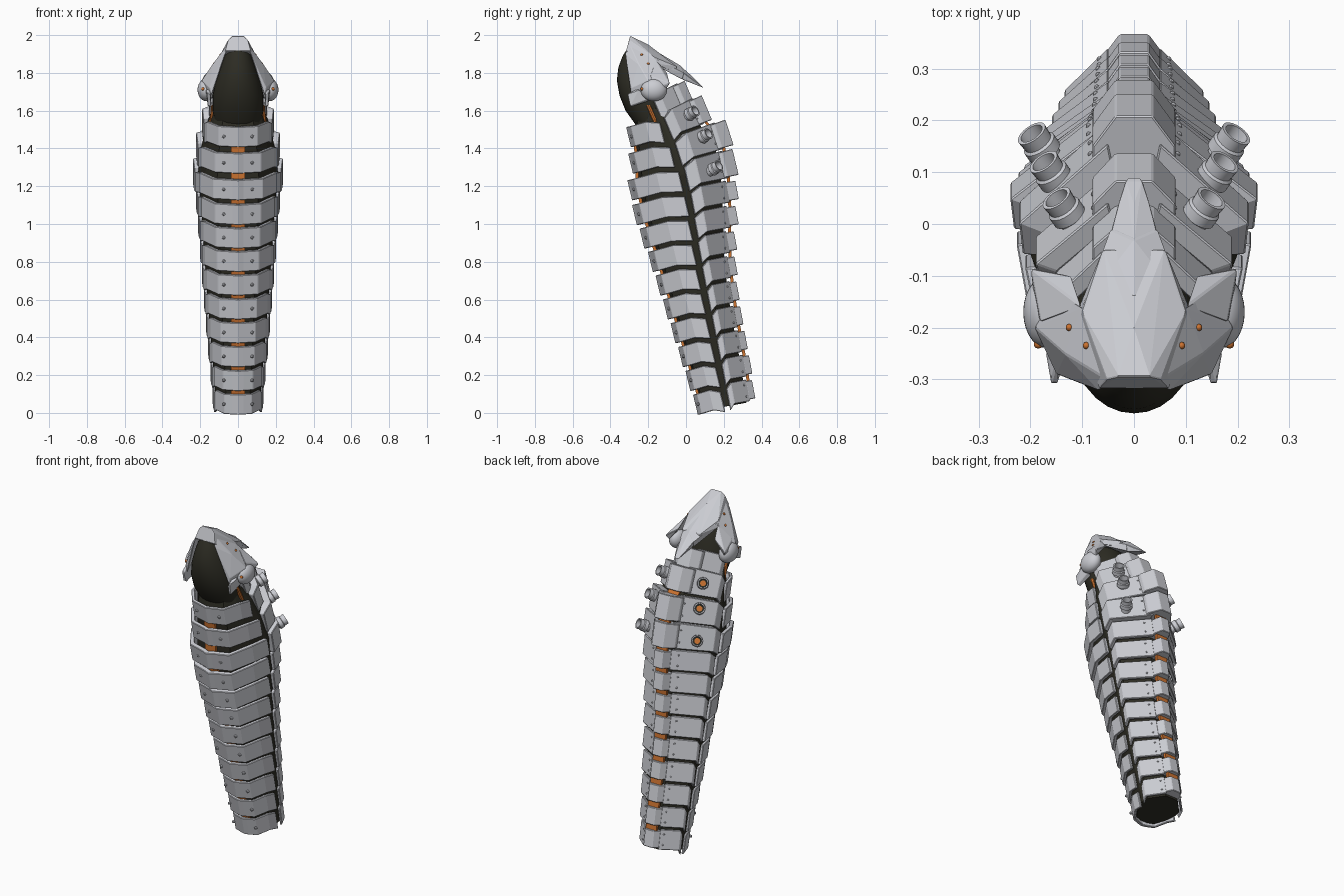
import bpy, bmesh, math
from mathutils import Vector

cube = bpy.data.objects.get("Cube")
if cube:
    bpy.data.objects.remove(cube, do_unlink=True)


def material(name, rgb):
    m = bpy.data.materials.new(name)
    m.use_nodes = True
    m.diffuse_color = (*rgb, 1)
    b = m.node_tree.nodes["Principled BSDF"]
    b.inputs["Base Color"].default_value = (*rgb, 1)
    b.inputs["Roughness"].default_value = 0.6
    return m


GREY = material("armour grey", (0.6, 0.61, 0.65))
DARK = material("dark rubber", (0.026, 0.025, 0.017))
ORANGE = material("orange joint", (0.6, 0.17, 0.03))


def finish(bm, name, mats, smooth=False, bevel=0.0):
    bmesh.ops.recalc_face_normals(bm, faces=bm.faces)
    me = bpy.data.meshes.new(name)
    bm.to_mesh(me)
    bm.free()
    ob = bpy.data.objects.new(name, me)
    bpy.context.collection.objects.link(ob)
    for m in mats:
        me.materials.append(m)
    if bevel:
        mod = ob.modifiers.new("edge", "BEVEL")
        mod.width, mod.segments = bevel, 1
    if smooth:
        bpy.ops.object.select_all(action="DESELECT")
        ob.select_set(True)
        bpy.context.view_layer.objects.active = ob
        bpy.ops.object.shade_smooth_by_angle(angle=math.radians(35))
    return ob


def hull(name, pts, sides=(1,)):
    """Faceted solid around points; sides=(1, -1) gives a mirrored pair."""
    bm = bmesh.new()
    for s in sides:
        vs = [bm.verts.new((p[0] * s, p[1], p[2])) for p in pts]
        out = bmesh.ops.convex_hull(bm, input=vs)
        inner = {v for v in out["geom_interior"] if isinstance(v, bmesh.types.BMVert)}
        bmesh.ops.delete(bm, geom=list(inner), context="VERTS")
    bmesh.ops.dissolve_limit(bm, angle_limit=0.03, verts=bm.verts, edges=bm.edges)
    return finish(bm, name, [GREY], bevel=0.003)


def both(pts):
    return pts + [(-x, y, z) for x, y, z in pts]


def lerp(table, t):
    for (a, u), (b, v) in zip(table, table[1:]):
        if a <= t <= b:
            return u + (v - u) * (t - a) / (b - a)
    return table[0][1] if t < table[0][0] else table[-1][1]


# Body layout: side seam line, widths, front and back reach per ring
SEAM = [(0.1, 0.2), (0.4, 0.14), (0.8, 0.06), (1.2, 0), (1.4, -0.07), (1.52, -0.12), (1.62, -0.18)]
WIDTH = [(0.05, 0.13), (0.5, 0.172), (0.8, 0.197), (1.1, 0.22), (1.27, 0.24), (1.4, 0.22), (1.52, 0.19), (1.62, 0.15)]
FRONT = [-0.28, -0.31, -0.3, -0.305, -0.28, -0.24, -0.195, -0.155, -0.115, -0.075, -0.035, 0.005, 0.045]
BACK = [0.02, 0.11, 0.23, 0.262, 0.27, 0.27, 0.262, 0.265, 0.275, 0.295, 0.318, 0.342, 0.358]
TILT = [0.43, 0.42, 0.32, 0.24] + [0.19] * 9
BELLY_TILT = 0.24
BELLY_HEIGHT = 0.11


class Ring:
    def __init__(self, i):
        self.z = 1.52 - 0.1295 * (i - 1) if i else 1.61
        self.y = lerp(SEAM, self.z)
        self.w = w = lerp(WIDTH, self.z)
        self.df = df = (self.y - FRONT[i]) / 0.98
        self.tilt = TILT[i]
        self.db = db = (BACK[i] - self.y) / math.cos(math.atan(self.tilt))
        # Shoulder rings are taller, fan outwards and have thicker plates
        shoulder = i < 4
        self.fan = 0.2 if shoulder else 0.03
        self.height = 0.128 if shoulder else 0.114
        self.spine_height = 0.118 if shoulder else 0.096
        self.inner = 0.78 if shoulder else 0.9
        # Half outlines as (x, depth, drop)
        self.belly = [(0.028, -0.96 * df, 0.016), (0.55 * w, -0.87 * df, 0.016),
                      (0.86 * w, -0.45 * df, 0.012), (0.95 * w, -0.014, 0.036)]
        self.side = [(0.97 * w, 0.02, 0.03), (w, 0.3 * db, 0), (0.05, 0.82 * db, 0)]

    def at(self, x, b, up, tilt):
        a = math.atan(tilt)
        if b > 0:
            up *= 1 + self.fan * b / self.db
        return (x, self.y + b * math.cos(a) - up * math.sin(a),
                self.z + b * math.sin(a) + up * math.cos(a))


rings = [Ring(i) for i in range(13)]


def plate(name, ring, line, tilt, height, inner):
    """Thick bent band along a line of (x, depth, drop) points."""
    bm = bmesh.new()
    rows = []
    for x, b, drop in line:
        rows.append([bm.verts.new(ring.at(x * k, b * k, u * height / 2 - drop, tilt))
                     for k, u in ((1, -1), (1, 1), (inner, 1), (inner, -1))])
    for p, q in zip(rows, rows[1:]):
        for j in range(4):
            bm.faces.new((p[j], p[(j + 1) % 4], q[(j + 1) % 4], q[j]))
    bm.faces.new(rows[0])
    bm.faces.new(rows[-1][::-1])
    return finish(bm, name, [GREY], bevel=0.003)


def ball(bm, pos, radius, detail=1):
    res = bmesh.ops.create_icosphere(bm, subdivisions=detail, radius=radius)
    bmesh.ops.translate(bm, verts=res["verts"], vec=pos)


bolts = bmesh.new()
for i, r in enumerate(rings):
    t = r.tilt
    # Belly plates, one per ring below the neck
    if i:
        line = [(-x, b, d) for x, b, d in r.belly[::-1]] + [(0, -r.df, 0.016)] + r.belly
        plate(f"belly_plate_{i}", r, line, BELLY_TILT, BELLY_HEIGHT, 0.9)
        for s in (1, -1):
            ball(bolts, r.at(s * 0.075, -0.91 * r.df, -0.016, BELLY_TILT), 0.01)
    # Back side plates with rivets along the spine
    for s, label in ((1, "left"), (-1, "right")):
        plate(f"back_plate_{label}_{i}", r, [(s * x, b, d) for x, b, d in r.side], t, r.height, r.inner)
        (xa, ba, _), (xb, bb, _) = r.side[1:]
        for u in (-0.03, 0.03):
            ball(bolts, r.at(s * (xb + 0.2 * (xa - xb)), bb + 0.2 * (ba - bb), u, t), 0.006)
    # Spine blocks, broader near the shoulders
    base, top = (0.08, 0.036) if i < 4 else (0.052, 0.028)
    hull(f"spine_block_{i}", both([r.at(x, b * r.db, u * r.spine_height / 2, t)
         for x, b in ((base, 0.66), (base, 0.8), (top, 1)) for u in (-1, 1)]))
finish(bolts, "plate_bolts", [GREY])


def loft(name, loops, mat, smooth=False):
    bm = bmesh.new()
    vs = [[bm.verts.new(p) for p in loop] for loop in loops]
    n = len(vs[0])
    for a, b in zip(vs, vs[1:]):
        for j in range(n):
            bm.faces.new((a[j], a[(j + 1) % n], b[(j + 1) % n], b[j]))
    bm.faces.new(vs[0])
    bm.faces.new(vs[-1])
    return finish(bm, name, [mat], smooth)


# Dark inner body, following the plate outlines a little further in
def core_loop(r, up):
    half = [(x * 0.85, b * 0.85) for x, b, _ in r.belly[:3] + r.side[1:]]
    half.insert(3, (0.89 * r.w, 0))
    return [r.at(x, b, up, 0.19) for x, b in half + [(-x, b) for x, b in half[::-1]]]


loft("inner_body", [core_loop(r, 0) for r in rings] + [core_loop(rings[-1], -0.062)], DARK)

# Orange joint strips, showing only between belly plates and spine blocks
for name, reach, order in (("belly_joint", lambda r: -0.85 * r.df, rings[1:]),
                           ("spine_joint", lambda r: 0.83 * r.db, rings)):
    loft(name, [[r.at(x, reach(r) + d, 0, 0.19)
                 for x, d in ((-0.036, -0.004), (0.036, -0.004), (0.036, 0.012), (-0.036, 0.012))]
                for r in order], ORANGE)

# Shoulder tubes: lathed nozzle, dark inside with an orange core
PROFILE = [(0.026, -0.12), (0.026, -0.055), (0.034, -0.05), (0.034, -0.028), (0.029, -0.024),
           (0.031, 0), (0.024, 0), (0.023, -0.03), (0.016, -0.03), (0.001, -0.03)]
for n, tip in enumerate([(0.15, 0.05, 1.6), (0.175, 0.12, 1.48), (0.198, 0.175, 1.31)]):
    for s, label in ((1, "left"), (-1, "right")):
        axis = Vector((0.5 * s, 0.7, 0.45)).normalized()
        rot = axis.to_track_quat("Z", "Y")
        pos = Vector((tip[0] * s, tip[1], tip[2]))
        loops = [[pos + rot @ Vector((rad * math.cos(math.tau * k / 20), rad * math.sin(math.tau * k / 20), h))
                  for k in range(20)] for rad, h in PROFILE]
        tube = loft(f"shoulder_tube_{label}_{n}", loops, GREY, True)
        tube.data.materials.append(DARK)
        tube.data.materials.append(ORANGE)
        for f in tube.data.polygons:
            d = f.center - pos
            along = d.dot(axis)
            if abs(along + 0.03) < 0.001:
                radius = (d - axis * along).length
                f.material_index = 2 if radius < 0.012 else 1 if radius < 0.022 else 0

# Head: dark face shell tapering upwards, as (z, front, back, half width)
face = []
for z, yf, yb, w in ((1.53, -0.27, -0.1, 0.12), (1.6, -0.32, -0.09, 0.135), (1.68, -0.352, -0.1, 0.135),
                     (1.76, -0.366, -0.12, 0.118), (1.83, -0.358, -0.14, 0.095), (1.89, -0.335, -0.2, 0.07),
                     (1.93, -0.31, -0.25, 0.045)):
    mid = yf + 0.55 * (yb - yf)
    face.append([(w * math.cos(a), mid + math.sin(a) * ((yb - mid) if a < math.pi else (mid - yf)), z)
                 for a in (math.tau * k / 28 for k in range(28))])
loft("face_shell", face, DARK, True)

# Orange neck rods
for s, label in ((1, "left"), (-1, "right")):
    loft(f"neck_rod_{label}", [[(s * x + 0.013 * math.cos(k * math.tau / 8), y + 0.013 * math.sin(k * math.tau / 8), z)
                                for k in range(8)]
                               for x, y, z in ((0.138, -0.16, 1.54), (0.128, -0.2, 1.63))], ORANGE)

# Helmet crown and swept-back crest
crown = hull("helmet_crown", both([(0.03, -0.295, 1.996), (0.052, -0.3, 1.975), (0.068, -0.318, 1.915),
                                   (0.1, -0.17, 1.885), (0.11, -0.17, 1.85), (0.06, -0.05, 1.835),
                                   (0.055, -0.05, 1.8), (0, -0.2, 1.95)]))
hull("crest_root", both([(0, -0.14, 1.905), (0.1, -0.16, 1.875), (0.09, -0.14, 1.83),
                         (0, -0.03, 1.84), (0.045, -0.01, 1.8), (0.04, -0.02, 1.765)]))
hull("crest_tip", both([(0, -0.04, 1.846), (0.046, -0.02, 1.805), (0.03, 0.04, 1.76), (0.016, 0.085, 1.73),
                        (0.012, 0.09, 1.722), (0.035, -0.02, 1.765), (0, 0.04, 1.775)]))

# Helmet side plates, rear flaps and jaw plates
cheek = hull("helmet_side", [(0.045, -0.305, 1.965), (0.068, -0.322, 1.9), (0.1, -0.16, 1.875),
                             (0.135, -0.25, 1.845), (0.15, -0.29, 1.72), (0.14, -0.29, 1.68),
                             (0.192, -0.2, 1.76), (0.17, -0.19, 1.68), (0.15, -0.13, 1.8)], (1, -1))
hull("rear_flap", [(0.1, -0.16, 1.87), (0.2, -0.085, 1.745), (0.12, -0.1, 1.8), (0.18, -0.19, 1.785),
                   (0.19, -0.17, 1.72), (0.185, -0.1, 1.72)], (1, -1))
hull("jaw_plate", [(0.145, -0.25, 1.72), (0.17, -0.25, 1.71), (0.16, -0.308, 1.69), (0.148, -0.308, 1.68),
                   (0.16, -0.295, 1.625), (0.142, -0.29, 1.62), (0.14, -0.2, 1.65), (0.165, -0.2, 1.66)], (1, -1))

# Rounded cheek pods
pods = bmesh.new()
for s in (1, -1):
    vs = bmesh.ops.create_uvsphere(pods, u_segments=28, v_segments=18, radius=1)["verts"]
    bmesh.ops.scale(pods, vec=(0.046, 0.07, 0.06), verts=vs)
    bmesh.ops.translate(pods, vec=(s * 0.168, -0.17, 1.71), verts=vs)
finish(pods, "cheek_pods", [GREY], True)

# Small orange eyes set on the helmet surface, and studs on the pods
bpy.context.view_layer.update()
eyes = bmesh.new()
for s in (1, -1):
    for x, y in ((0.125, -0.2), (0.092, -0.235)):
        tops = [o.ray_cast((x * s, y, 3), (0, 0, -1)) for o in (crown, cheek)]
        z = max([h[1].z for h in tops if h[0]], default=1.85)
        ball(eyes, (x * s, y, z), 0.007, 2)
    ball(eyes, (s * 0.185, -0.232, 1.715), 0.009, 2)
finish(eyes, "eyes", [ORANGE], True)
